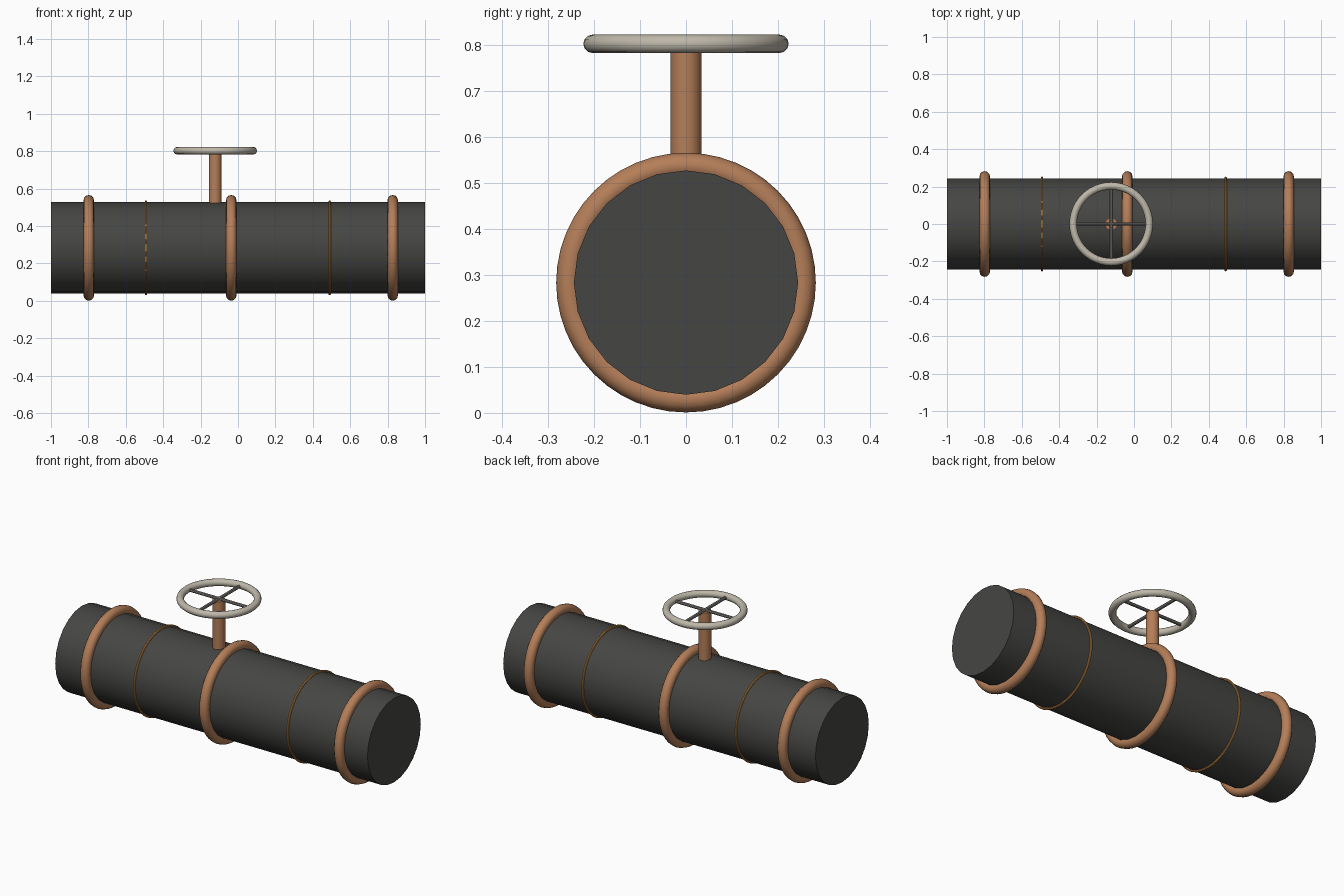
import bpy
from math import pi, radians

if "Cube" in bpy.data.objects:
    bpy.data.objects.remove(bpy.data.objects["Cube"])

AXIS_Z = 0.2835   # height of the pipe's centre line
STEM_X = -0.122
WHEEL_Z = 0.803


def material(name, rgb):
    m = bpy.data.materials.new(name)
    m.diffuse_color = (*rgb, 1)
    m.use_nodes = True
    m.node_tree.nodes["Principled BSDF"].inputs["Base Color"].default_value = m.diffuse_color
    return m


IRON = material("dark_iron", (0.06, 0.06, 0.057))
COPPER = material("copper", (0.46, 0.21, 0.10))
BRASS = material("brass", (0.55, 0.25, 0.06))
PALE = material("pale_metal", (0.52, 0.48, 0.40))
STEEL = material("steel", (0.22, 0.21, 0.19))


def finish(name, mat):
    ob = bpy.context.object
    ob.name = name
    ob.data.materials.append(mat)
    bpy.ops.object.shade_smooth_by_angle(angle=radians(40))
    return ob


def rod(name, mat, radius, length, loc, rot=(0, 0, 0), sides=16):
    bpy.ops.mesh.primitive_cylinder_add(
        vertices=sides, radius=radius, depth=length, location=loc, rotation=rot)
    return finish(name, mat)


def ring(name, mat, major, minor, loc, rot=(0, 0, 0), segs=48, sides=12):
    bpy.ops.mesh.primitive_torus_add(
        major_radius=major, minor_radius=minor, major_segments=segs,
        minor_segments=sides, location=loc, rotation=rot)
    return finish(name, mat)


ALONG_X = (0, pi / 2, 0)

# Main pipe
rod("pipe", IRON, 0.244, 2.0, (0, 0, AXIS_Z), ALONG_X, 24)

# Thick collars around the pipe
for i, x in enumerate((-0.798, -0.036, 0.827)):
    ring(f"collar_{i + 1}", COPPER, 0.2545, 0.028, (x, 0, AXIS_Z), ALONG_X)

# Thin bands between the collars
for i, x in enumerate((-0.492, 0.490)):
    ring(f"band_{i + 1}", BRASS, 0.247, 0.0065, (x, 0, AXIS_Z), ALONG_X, sides=8)

# Valve stem, rooted inside the pipe
stem_bottom, stem_top = 0.48, 0.80
rod("valve_stem", COPPER, 0.034, stem_top - stem_bottom,
    (STEM_X, 0, (stem_bottom + stem_top) / 2))

# Handwheel rim and crossed spokes
ring("wheel_rim", PALE, 0.2035, 0.02, (STEM_X, 0, WHEEL_Z))
for name, rot in (("spoke_x", ALONG_X), ("spoke_y", (pi / 2, 0, 0))):
    rod(name, STEEL, 0.009, 0.40, (STEM_X, 0, WHEEL_Z), rot, 8)
